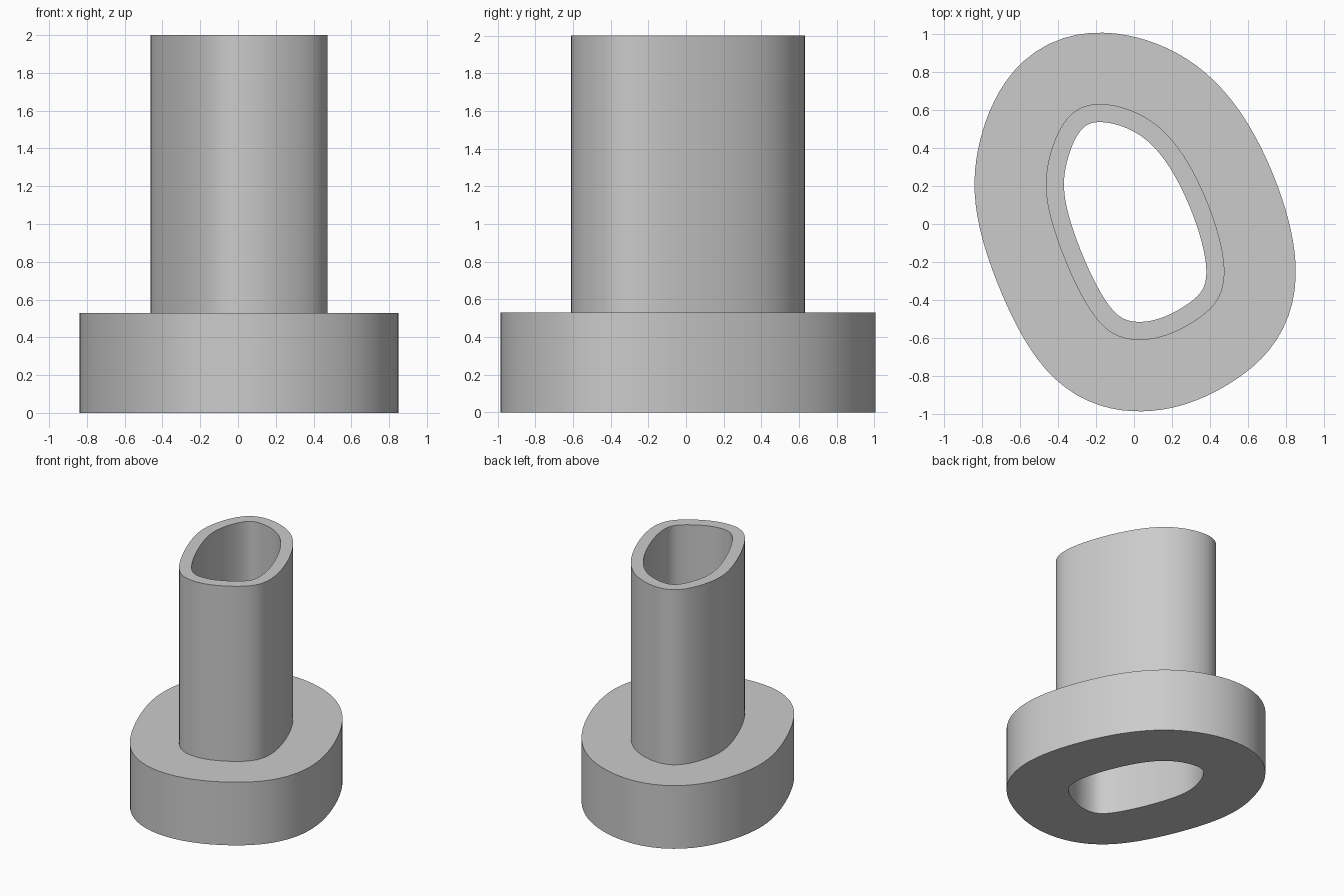
import bpy
import bmesh
import math

cube = bpy.data.objects.get("Cube")
if cube:
    bpy.data.objects.remove(cube, do_unlink=True)

SEGMENTS = 96
HARMONICS = 6
WALL = 0.095        # tube wall thickness
FLANGE = 0.375      # flange overhang beyond the tube
FLANGE_TOP = 0.53
HEIGHT = 2.0

# Outer outline of the tube, clockwise from the back
OUTLINE = [
    (-.17, .63), (-.05, .61), (.08, .55), (.19, .45), (.29, .31), (.37, .15),
    (.44, -.03), (.47, -.2), (.465, -.32), (.42, -.43), (.34, -.5), (.24, -.55),
    (.14, -.595), (.04, -.61), (-.07, -.595), (-.16, -.54), (-.25, -.41),
    (-.35, -.23), (-.42, -.03), (-.46, .16), (-.457, .27), (-.425, .42),
    (-.37, .535), (-.28, .605),
]


def turn(angle):
    return complex(math.cos(angle), math.sin(angle))


# Fit a smooth closed curve through the outline
count = len(OUTLINE)
waves = {}
for k in range(-HARMONICS, HARMONICS + 1):
    waves[k] = sum(complex(x, y) * turn(-math.tau * k * i / count)
                   for i, (x, y) in enumerate(OUTLINE)) / count


def outline(offset):
    """Smooth outline pushed outward by the offset."""
    points = []
    for i in range(SEGMENTS):
        t = math.tau * i / SEGMENTS
        point = sum(c * turn(k * t) for k, c in waves.items())
        slope = sum(1j * k * c * turn(k * t) for k, c in waves.items())
        points.append(point + 1j * slope / abs(slope) * offset)
    return points


bore, tube, flange = outline(-WALL), outline(0), outline(FLANGE)

# Loft the rings: underside, flange side, shoulder, tube side, rim, bore
bm = bmesh.new()
profile = [(bore, 0), (flange, 0), (flange, FLANGE_TOP),
           (tube, FLANGE_TOP), (tube, HEIGHT), (bore, HEIGHT)]
rings = [[bm.verts.new((p.real, p.imag, z)) for p in points]
         for points, z in profile]
for a, b in zip(rings, rings[1:] + rings[:1]):
    for i in range(SEGMENTS):
        j = (i + 1) % SEGMENTS
        bm.faces.new((a[i], a[j], b[j], b[i]))
bmesh.ops.recalc_face_normals(bm, faces=bm.faces)

mesh = bpy.data.meshes.new("flanged_sleeve")
bm.to_mesh(mesh)
bm.free()
sleeve = bpy.data.objects.new("flanged_sleeve", mesh)
bpy.context.collection.objects.link(sleeve)

# Plain grey finish
grey = bpy.data.materials.new("light_grey")
grey.use_nodes = True
colour = (0.6, 0.6, 0.6, 1)
grey.diffuse_color = colour
grey.node_tree.nodes["Principled BSDF"].inputs["Base Color"].default_value = colour
mesh.materials.append(grey)

# Smooth walls with sharp rims
bpy.ops.object.select_all(action="DESELECT")
sleeve.select_set(True)
bpy.context.view_layer.objects.active = sleeve
bpy.ops.object.shade_smooth_by_angle(angle=math.radians(35))
